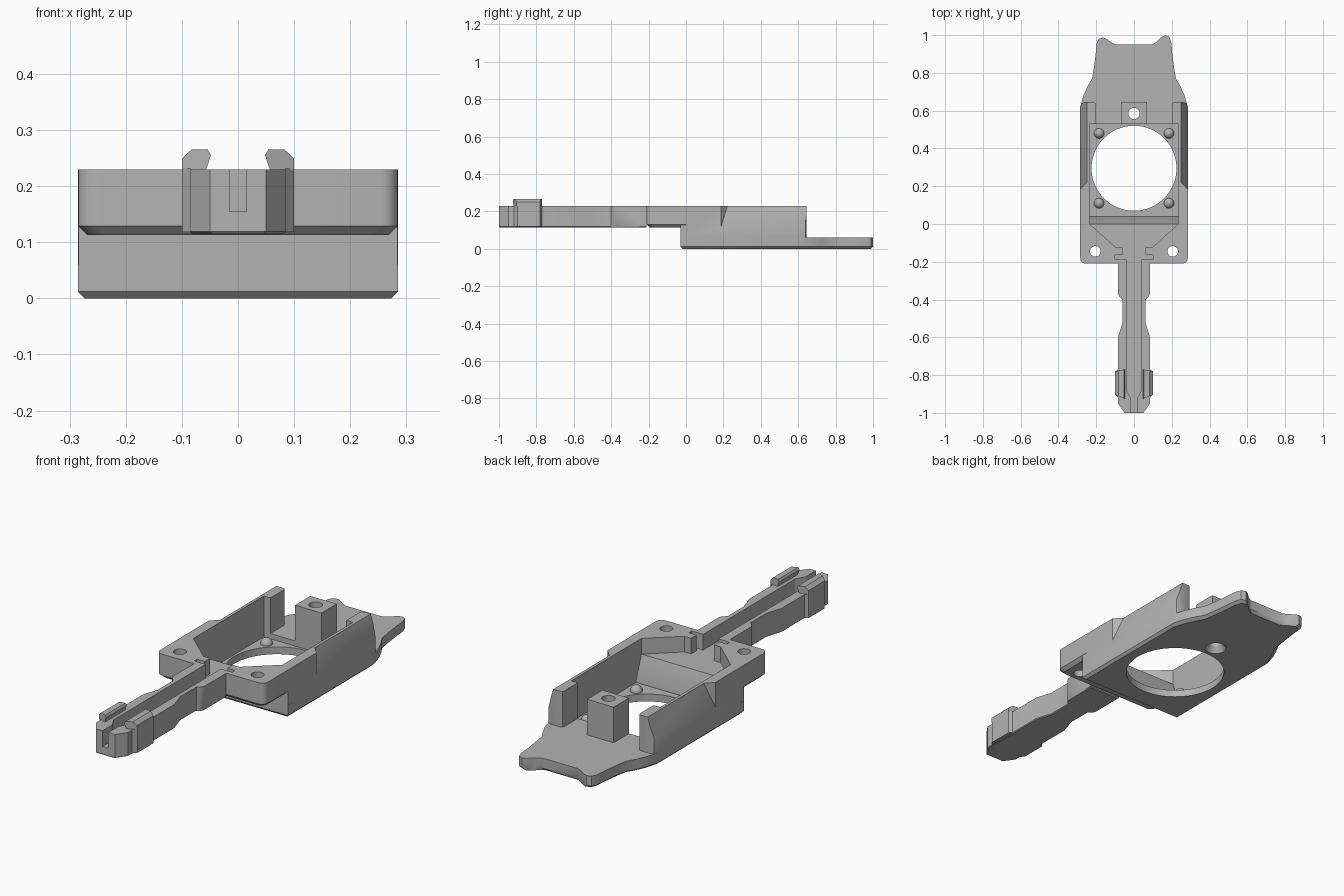
import bpy, bmesh, math
from mathutils import Matrix

cube = bpy.data.objects.get("Cube")
if cube:
    bpy.data.objects.remove(cube, do_unlink=True)

grey = bpy.data.materials.new("plain grey")
grey.use_nodes = True
COLOR = (0.45, 0.45, 0.45, 1)
grey.diffuse_color = COLOR
grey.node_tree.nodes["Principled BSDF"].inputs["Base Color"].default_value = COLOR
parts = []


def finish(name, bm):
    bmesh.ops.recalc_face_normals(bm, faces=bm.faces[:])
    mesh = bpy.data.meshes.new(name)
    bm.to_mesh(mesh)
    bm.free()
    mesh.materials.append(grey)
    ob = bpy.data.objects.new(name, mesh)
    bpy.context.collection.objects.link(ob)
    parts.append(ob)
    return ob


def prism(name, pts, z0, z1, chamfer=0, mid=0):
    """Extrude an outline upward, with an optional chamfer under the edge."""
    rings = [(z0 + chamfer, 0), (z1, 0)]
    if chamfer:
        rings.insert(0, (z0, chamfer))
    bm = bmesh.new()
    loops = []
    for z, c in rings:
        loops.append([bm.verts.new((x - math.copysign(c, x), y - math.copysign(c, y - mid), z))
                      for x, y in pts])
    n = len(pts)
    for a, b in zip(loops, loops[1:]):
        for i in range(n):
            j = (i + 1) % n
            bm.faces.new((a[i], a[j], b[j], b[i]))
    bm.faces.new(loops[0])
    bm.faces.new(loops[-1])
    return finish(name, bm)


def box(name, x0, x1, y0, y1, z0, z1):
    return prism(name, [(x0, y0), (x1, y0), (x1, y1), (x0, y1)], z0, z1)


def cone(name, x, y, z0, z1, r0, r1, n=32):
    bm = bmesh.new()
    bmesh.ops.create_cone(bm, cap_ends=True, segments=n, radius1=r0, radius2=r1, depth=z1 - z0,
                          matrix=Matrix.Translation((x, y, (z0 + z1) / 2)))
    return finish(name, bm)


def hull(name, pts):
    bm = bmesh.new()
    for p in pts:
        bm.verts.new(p)
    bmesh.ops.convex_hull(bm, input=bm.verts[:])
    return finish(name, bm)


def cut(ob, *cutters):
    for c in cutters:
        mod = ob.modifiers.new("cut", 'BOOLEAN')
        mod.object, mod.operation, mod.solver = c, 'DIFFERENCE', 'EXACT'
        bpy.context.view_layer.objects.active = ob
        bpy.ops.object.modifier_apply(modifier=mod.name)
        parts.remove(c)
        bpy.data.objects.remove(c, do_unlink=True)


def mirrored(half):
    return half + [(-x, y) for x, y in reversed(half)]


# Base plate with a two-horned tail
side = [(0.285, -0.03), (0.285, 0.62), (0.268, 0.68), (0.245, 0.73), (0.222, 0.77),
        (0.212, 0.83), (0.203, 0.9)]
horn = [(0.198, 0.96), (0.187, 0.99), (0.165, 1.0), (0.145, 0.99), (0.12, 0.965), (0.095, 0.95)]
outline = side + horn + [(-x, y - max(0, y - 0.95) * 0.25) for x, y in reversed(horn)]
outline += [(-x, y) for x, y in reversed(side)]
plate = prism("base_plate", outline, 0, 0.06, 0.012, 0.4)
cut(plate,
    box("pocket", -0.235, 0.235, 0, 0.53, 0.035, 0.1),
    cone("opening", 0, 0.295, -0.1, 0.1, 0.225, 0.225, 64),
    cone("post_bore", 0, 0.585, -0.1, 0.1, 0.03, 0.03),
    cone("post_countersink", 0, 0.585, -0.01, 0.03, 0.055, 0.03))

# Rounded pegs around the opening
for x in (-0.185, 0.185):
    for y in (0.11, 0.48):
        bm = bmesh.new()
        bmesh.ops.create_uvsphere(bm, u_segments=24, v_segments=12, radius=0.027,
                                  matrix=Matrix.Translation((x, y, 0.036)))
        finish("peg", bm)

# Drilled rear post
post = box("rear_post", -0.07, 0.07, 0.53, 0.645, 0.06, 0.23)
cut(post, cone("post_bore", 0, 0.585, 0, 0.3, 0.03, 0.03))

# Side walls, thinned on the outside toward the back
for s, label in ((1, "left"), (-1, "right")):
    pts = [(0.285, 0), (0.285, 0.62), (0.278, 0.638), (0.262, 0.645), (0.215, 0.645),
           (0.204, 0.641), (0.2, 0.63), (0.2, 0.53), (0.235, 0.53), (0.235, 0)]
    wall = prism(label + "_wall", [(s * x, y) for x, y in pts], 0.06, 0.23)
    wedge = [(0.286, 0.185, 0.11), (0.286, 0.185, 0.24), (0.246, 0.225, 0.24),
             (0.286, 0.7, 0.11), (0.246, 0.7, 0.24), (0.35, 0.185, 0.11),
             (0.35, 0.185, 0.24), (0.35, 0.7, 0.11), (0.35, 0.7, 0.24)]
    cut(wall, hull("wedge", [(s * x, y, z) for x, y, z in wedge]))

# Front block with rounded corners, funnel, cross slot and screw holes
FLOOR = 0.155
corner = [(0.255 + 0.03 * math.cos(a), -0.18 - 0.03 * math.sin(a))
          for a in [i * math.pi / 12 for i in range(7)]]
block = prism("front_block", mirrored([(0.285, 0)] + corner), 0.113, 0.23, 0.016, -0.1)
cut(block,
    prism("funnel", mirrored([(0.235, 0.05), (0.235, 0), (0.095, -0.125)]), FLOOR, 0.3),
    box("throat", -0.06, 0.06, -0.17, -0.1, FLOOR, 0.3),
    box("cross_slot", -0.1, 0.1, -0.187, -0.165, FLOOR, 0.3),
    box("channel", -0.04, 0.04, -0.3, -0.1, FLOOR, 0.3),
    *[cone("screw_hole", x, -0.145, 0, 0.3, 0.028, 0.028) for x in (-0.205, 0.205)])

# Fill under the block and a ramp down to the pocket
box("front_riser", -0.284, 0.284, -0.03, 0, 0.06, 0.14)
hull("ramp", [(x, y, z) for x in (-0.235, 0.235)
              for y, z in ((0, 0.03), (0.04, 0.03), (0.04, 0.045), (0, FLOOR))])

# Long channelled arm with a waist and a tapered tip
arm_half = [(0.085, -0.21), (0.085, -0.37), (0.078, -0.385), (0.06, -0.4), (0.06, -0.52),
            (0.085, -0.6), (0.085, -0.95), (0.05, -1.0)]
arm = prism("arm", mirrored(arm_half), 0.115, 0.23, 0.004, -0.6)
channel = [(0.04, -0.1), (0.04, -0.88), (0.015, -0.925), (0.015, -1.1)]
cut(arm, prism("channel", mirrored(channel), FLOOR, 0.3))

# Hooked clips on both sides of the arm
for s, label in ((1, "left"), (-1, "right")):
    hook = [(0.057, 0.229), (0.048, 0.255), (0.054, 0.265), (0.083, 0.265), (0.1, 0.249),
            (0.1, 0.229)]
    hull(label + "_clip_hook", [(s * x, y + dy * (x - 0.05), z) for x, z in hook
                                for y, dy in ((-0.925, 0.4), (-0.77, -0.2))])
    prism(label + "_clip_side", [(s * x, y) for x, y in
          ((0.084, -0.92), (0.1, -0.9), (0.1, -0.78), (0.084, -0.77))], 0.118, 0.231)

# Smooth round surfaces, keep hard edges
bpy.ops.object.select_all(action='DESELECT')
for ob in parts:
    ob.select_set(True)
bpy.context.view_layer.objects.active = plate
bpy.ops.object.shade_smooth_by_angle(angle=math.radians(28))
